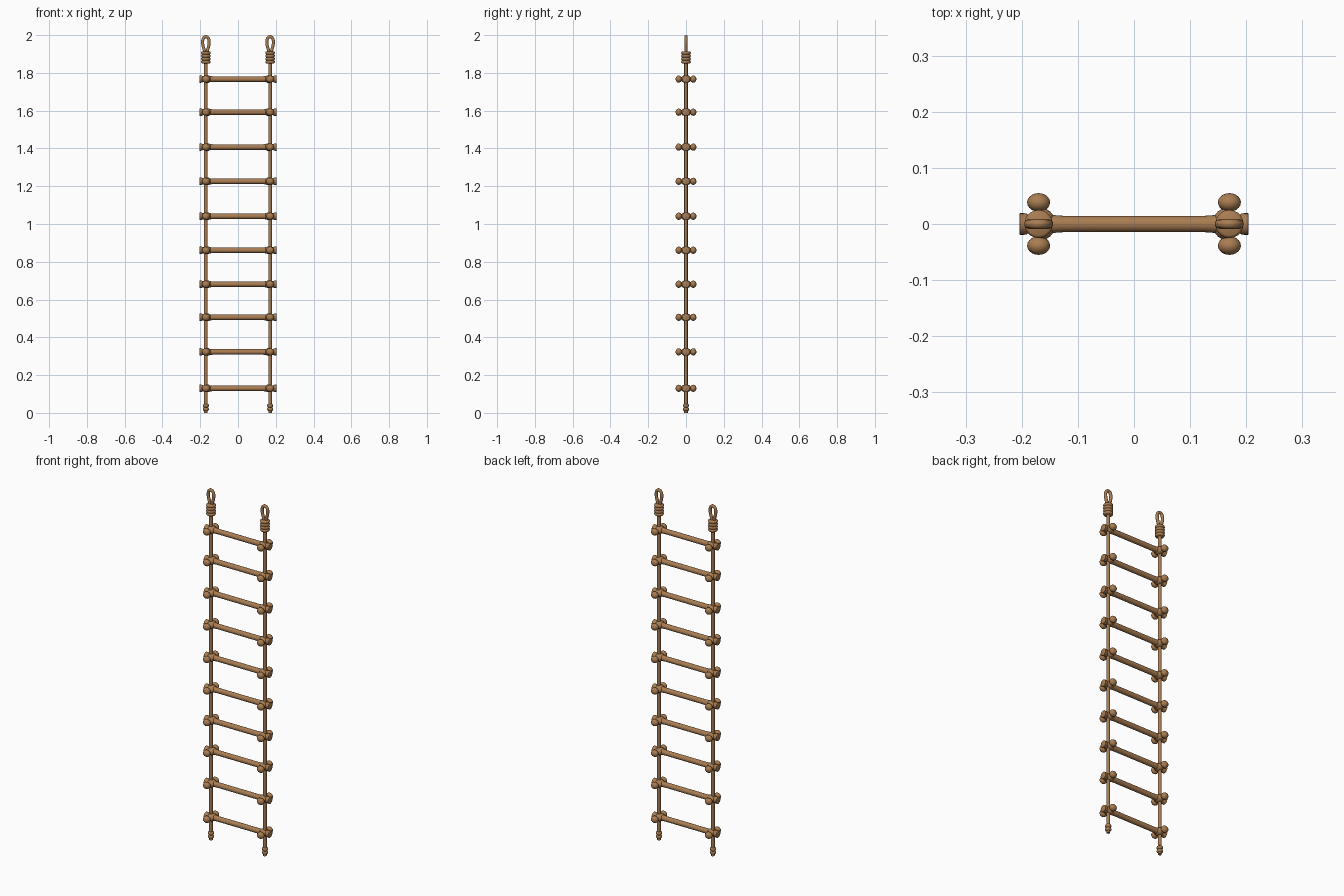
import bpy, bmesh, math
from mathutils import Matrix, Vector

if "Cube" in bpy.data.objects:
    bpy.data.objects.remove(bpy.data.objects["Cube"])

brown = bpy.data.materials.new("rope_brown")
brown.diffuse_color = (0.40, 0.205, 0.085, 1)
brown.use_nodes = True
brown.node_tree.nodes["Principled BSDF"].inputs["Base Color"].default_value = brown.diffuse_color

ROPE_X = 0.17
ROPE_R = 0.0095
RUNG_Z = [0.13, 0.323, 0.506, 0.681, 0.861, 1.041, 1.226, 1.407, 1.592, 1.767]


def finish(name, bm, loc):
    bmesh.ops.recalc_face_normals(bm, faces=bm.faces)
    me = bpy.data.meshes.new(name)
    bm.to_mesh(me)
    bm.free()
    me.materials.append(brown)
    ob = bpy.data.objects.new(name, me)
    bpy.context.collection.objects.link(ob)
    ob.location = loc
    bpy.ops.object.select_all(action='DESELECT')
    ob.select_set(True)
    bpy.context.view_layer.objects.active = ob
    bpy.ops.object.shade_smooth_by_angle(angle=math.radians(40))
    return ob


def lathe(name, profile, loc, along_x=False, n=20):
    """Closed turned solid from (radius, height) points."""
    bm = bmesh.new()
    rings = [[bm.verts.new((r * math.cos(2 * math.pi * i / n),
                            r * math.sin(2 * math.pi * i / n), h)) for i in range(n)]
             for r, h in profile]
    for a, b in zip(rings, rings[1:]):
        for i in range(n):
            bm.faces.new((a[i], a[(i + 1) % n], b[(i + 1) % n], b[i]))
    bm.faces.new(rings[0])
    bm.faces.new(rings[-1])
    if along_x:
        bm.transform(Matrix.Rotation(math.pi / 2, 4, 'Y'))
    return finish(name, bm, loc)


def ball(name, loc, size):
    bm = bmesh.new()
    bmesh.ops.create_uvsphere(bm, u_segments=20, v_segments=12, radius=1)
    bm.transform(Matrix.Diagonal((*size, 1)))
    return finish(name, bm, loc)


def ridged(z0, z1, count, r_in, r_out):
    """Profile of stacked rope turns."""
    step = (z1 - z0) / count
    pts = []
    for k in range(count):
        for t in (0.0, 0.15, 0.35, 0.65, 0.85):
            pts.append((r_in + (r_out - r_in) * math.sin(math.pi * t) ** 0.6, z0 + (k + t) * step))
    return pts + [(r_in, z1)]


def eye_loop(name, x):
    """Teardrop eye at the top of a rope, swept along a closed path."""
    half = [(0.006, 1.905), (0.010, 1.925), (0.0155, 1.945), (0.0175, 1.963), (0.0145, 1.980), (0.0075, 1.989)]
    path = half + [(0, 1.9915)] + [(-a, z) for a, z in reversed(half)]
    cu = bpy.data.curves.new(name, 'CURVE')
    cu.dimensions = '3D'
    cu.bevel_depth = 0.0085
    cu.bevel_resolution = 3
    cu.resolution_u = 4
    sp = cu.splines.new('BEZIER')
    sp.bezier_points.add(len(path) - 1)
    for p, (a, z) in zip(sp.bezier_points, path):
        p.co = Vector((a, 0, z))
        p.handle_left_type = p.handle_right_type = 'AUTO'
    cu.materials.append(brown)
    ob = bpy.data.objects.new(name, cu)
    bpy.context.collection.objects.link(ob)
    ob.location.x = x


# Side ropes with whipped bottom ends, bound eyes at the top
for side, s in (("left", -1), ("right", 1)):
    x = s * ROPE_X
    lathe(side + "_rope", [(ROPE_R, 0.0), (ROPE_R, 1.91)], (x, 0, 0), n=16)
    lathe(side + "_end_whipping", ridged(0.010, 0.048, 2, 0.0105, 0.0165), (x, 0, 0))
    lathe(side + "_eye_binding", ridged(1.850, 1.914, 4, 0.0205, 0.0255), (x, 0, 0))
    eye_loop(side + "_eye_loop", x)

# Turned rungs with flared tips, tied to the ropes by knots
half = [(0.0145, 0.02), (0.0145, 0.125), (0.016, 0.145), (0.016, 0.180),
        (0.0165, 0.188), (0.019, 0.192), (0.0195, 0.203), (0.017, 0.2045)]
rung = [(r, -h) for r, h in reversed(half)] + half
for i, z in enumerate(RUNG_Z):
    lathe(f"rung_{i}", rung, (0, 0, z), along_x=True)
    for side, s in (("left", -1), ("right", 1)):
        x = s * ROPE_X
        ball(f"{side}_knot_core_{i}", (x + -s * 0.006, 0, z), (0.024, 0.028, 0.021))
        for face, f in (("front", -1), ("back", 1)):
            ball(f"{side}_{face}_knot_{i}", (x, f * 0.0385, z), (0.0205, 0.0165, 0.019))
